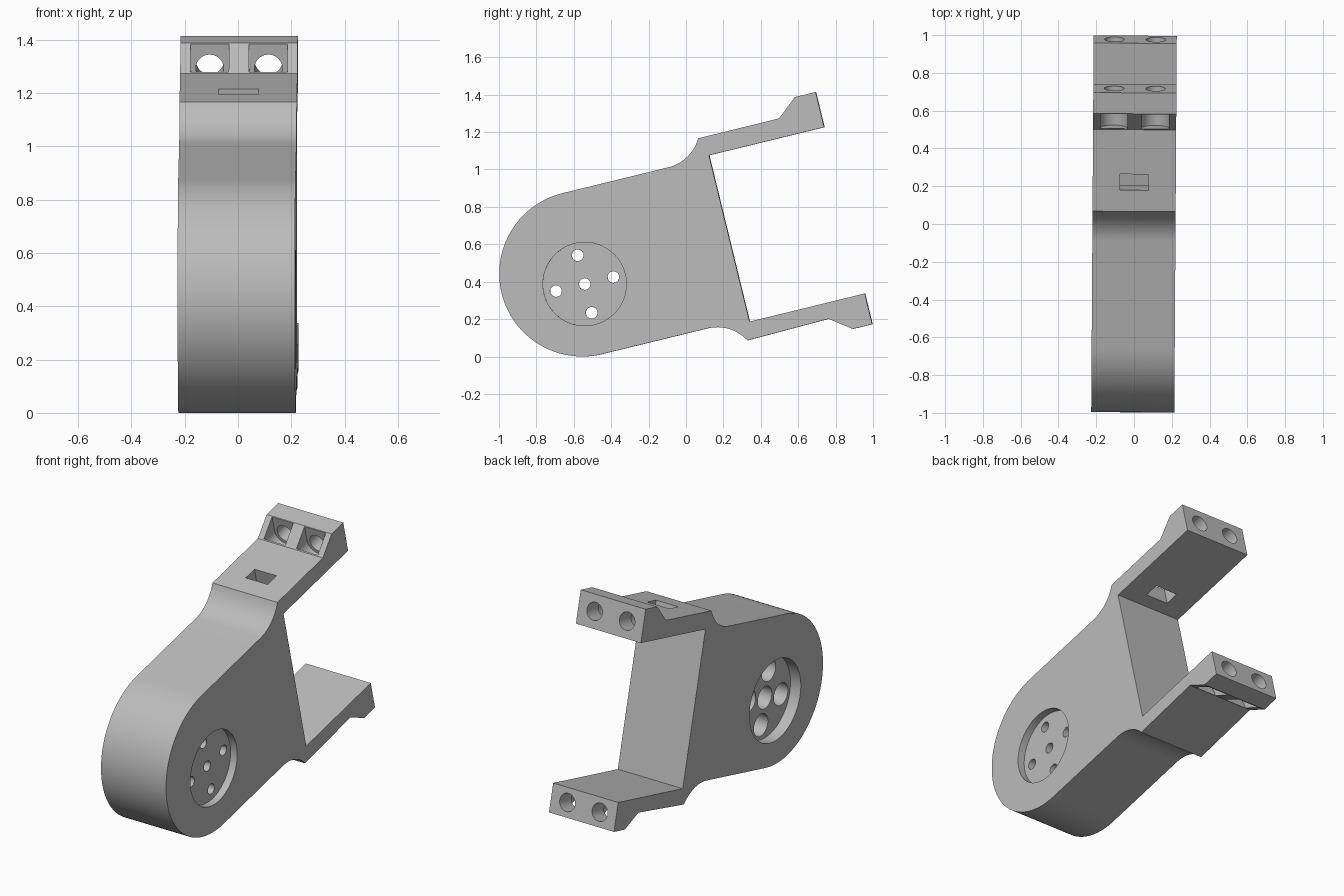
import bpy
import bmesh
from math import sin, cos, pi, radians, acos
from mathutils import Matrix

cube = bpy.data.objects.get("Cube")
if cube:
    bpy.data.objects.remove(cube, do_unlink=True)

HALF = 0.22        # half width of the bracket
TILT = Matrix.Rotation(-0.0065, 4, 'Z') @ Matrix.Rotation(radians(13.7), 4, 'X')

grey = bpy.data.materials.new("plain grey")
grey.use_nodes = True
colour = (0.5, 0.5, 0.5, 1)
grey.diffuse_color = colour
grey.node_tree.nodes["Principled BSDF"].inputs["Base Color"].default_value = colour


def arc(cx, cy, r, start, end, steps):
    """Points along an arc, angles in radians."""
    return [(cx + r * cos(start + (end - start) * i / steps),
             cy + r * sin(start + (end - start) * i / steps)) for i in range(steps + 1)]


def circle(cx, cy, r, steps=48):
    return arc(cx, cy, r, 0, 2 * pi, steps)[:-1]


def across(p, q, t):    # outline in the side plane, extruded across the width
    return (t, p, q)


def along(p, q, t):     # outline in the end plane, extruded along the arms
    return (p, t, q)


def prism(name, outline, place, a, b):
    bm = bmesh.new()
    rings = [[bm.verts.new(place(p, q, t)) for p, q in outline] for t in (a, b)]
    bm.faces.new(rings[0])
    bm.faces.new(rings[1])
    n = len(outline)
    for i in range(n):
        j = (i + 1) % n
        bm.faces.new((rings[0][i], rings[0][j], rings[1][j], rings[1][i]))
    bmesh.ops.recalc_face_normals(bm, faces=bm.faces)
    mesh = bpy.data.meshes.new(name)
    bm.to_mesh(mesh)
    bm.free()
    mesh.materials.append(grey)
    obj = bpy.data.objects.new(name, mesh)
    bpy.context.collection.objects.link(obj)
    return obj


# Side profile: round nose, flared shoulders and two arms with end lugs
END, JAW = 1.007, 0.373
FLARE = 0.22
sweep = acos(1 - 0.113 / FLARE)
top_flare = arc(0.146, 1.008 + FLARE, FLARE, -pi / 2, -pi / 2 + sweep, 12)
low_flare = arc(0.146, 0.122 - FLARE, FLARE, pi / 2 - sweep, pi / 2, 12)
profile = (arc(-0.436, 0.565, 0.443, 1.5 * pi, 0.5 * pi, 64)
           + top_flare
           + [(0.784, 1.122), (0.893, 1.213), (END, 1.213), (END, 1.019), (JAW, 1.019)]
           + [(JAW, 0.104), (END, 0.104), (END, -0.065), (0.9, -0.065), (0.787, 0.018)]
           + low_flare)
body = prism("bracket_body", profile, across, -HALF, HALF)

cutters = []


def cut(*args):
    cutters.append(prism("cutter", *args))


# Screw holes and open round-bottomed pockets in both lugs
for centre, out in ((1.117, 1), (0.02, -1)):
    for x in (-0.11, 0.11):
        pocket = [(p, centre + out * q) for p, q in
                  arc(x, 0, 0.072, pi, 2 * pi, 24) + [(x + 0.072, 0.15), (x - 0.072, 0.15)]]
        cut(pocket, along, 0.79, 0.89)
        cut(circle(x, centre, 0.052), along, 0.85, 1.1)

# Slot through the upper arm
cut([(0.454, 0.98), (0.541, 0.98), (0.541, 1.2), (0.454, 1.2)], across, -0.075, 0.075)

# Hub recesses on both sides, with five stepped bolt holes
HU, HV, PITCH = -0.436, 0.508, 0.158
cut(circle(HU, HV, 0.223, 72), across, HALF - 0.045, 0.3)
cut(circle(HU, HV, 0.245, 72), across, -0.3, -HALF + 0.07)
spots = [(0, 0), (PITCH, 0), (-PITCH, 0), (0, PITCH), (0, -PITCH)]
for du, dv in spots:
    cut(circle(HU + du, HV + dv, 0.031, 32), across, -0.1, 0.25)
    cut(circle(HU + du, HV + dv, 0.067, 32), across, -0.25, 0.1)

for cutter in cutters:
    cutter.hide_render = True
    mod = body.modifiers.new("cut", 'BOOLEAN')
    mod.operation = 'DIFFERENCE'
    mod.solver = 'EXACT'
    mod.object = cutter

# Bake the cuts, drop the cutters and tilt the finished part
bpy.context.view_layer.update()
evaluated = body.evaluated_get(bpy.context.evaluated_depsgraph_get())
finished = bpy.data.meshes.new_from_object(evaluated)
body.modifiers.clear()
body.data = finished
for cutter in cutters:
    bpy.data.objects.remove(cutter, do_unlink=True)
finished.transform(TILT)

# Sit it on the ground, centred front to back
ys = [v.co.y for v in finished.vertices]
zs = [v.co.z for v in finished.vertices]
finished.transform(Matrix.Translation((0, -(min(ys) + max(ys)) / 2, -min(zs))))

bpy.ops.object.select_all(action='DESELECT')
body.select_set(True)
bpy.context.view_layer.objects.active = body
bpy.ops.object.shade_smooth_by_angle(angle=radians(30))
